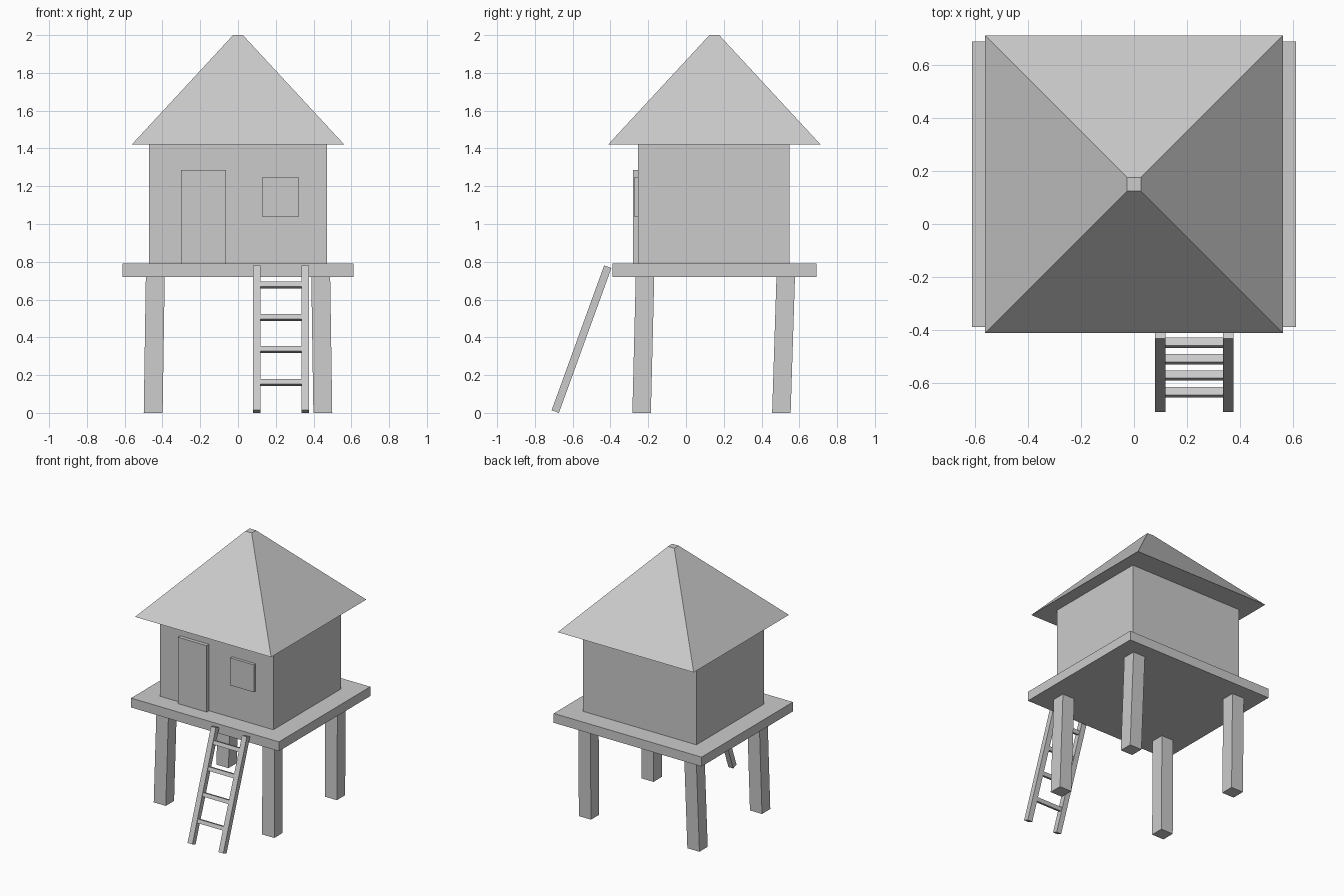
import bpy
import bmesh
import math
from mathutils import Vector, Matrix

if "Cube" in bpy.data.objects:
    bpy.data.objects.remove(bpy.data.objects["Cube"])


def finish(name, bm):
    bmesh.ops.recalc_face_normals(bm, faces=bm.faces[:])
    mesh = bpy.data.meshes.new(name)
    bm.to_mesh(mesh)
    bm.free()
    obj = bpy.data.objects.new(name, mesh)
    bpy.context.collection.objects.link(obj)
    return obj


def box(name, lo, hi):
    """Axis-aligned box between two corners."""
    lo, hi = Vector(lo), Vector(hi)
    bm = bmesh.new()
    m = Matrix.Translation((lo + hi) / 2) @ Matrix.Diagonal((*(hi - lo), 1))
    bmesh.ops.create_cube(bm, size=1, matrix=m)
    return finish(name, bm)


def tapered(name, bottom, top, z0, z1):
    """Box whose bottom and top rectangles (cx, cy, half x, half y) differ."""
    bm = bmesh.new()
    bmesh.ops.create_cube(bm, size=2)
    for v in bm.verts:
        cx, cy, hx, hy = top if v.co.z > 0 else bottom
        v.co = (cx + v.co.x * hx, cy + v.co.y * hy, z1 if v.co.z > 0 else z0)
    return finish(name, bm)


# Deck, walls and roof
box("deck", (-0.612, -0.39, 0.72), (0.612, 0.69, 0.79))
box("walls", (-0.47, -0.253, 0.79), (0.47, 0.548, 1.42))
tapered("roof", (0, 0.15, 0.563, 0.563), (0, 0.15, 0.026, 0.026), 1.42, 2.0)

# Door and window panels
box("door", (-0.302, -0.28, 0.79), (-0.063, -0.25, 1.287))
box("window", (0.128, -0.275, 1.04), (0.323, -0.25, 1.245))

# Slightly leaning stilts
for side, sx in (("left", -1), ("right", 1)):
    for end, y0, y1 in (("front", -0.235, -0.217), ("back", 0.505, 0.528)):
        tapered(f"{end}_{side}_leg", (sx * 0.449, y0, 0.05, 0.049),
                (sx * 0.438, y1, 0.05, 0.049), 0, 0.722)

# Leaning ladder: rails, then rungs turned to the same slope
foot, head = Vector((0.228, -0.692, 0.007)), Vector((0.228, -0.414, 0.774))
run = head - foot
tilt = -math.atan2(run.y, run.z)


def ladder_bar(name, centre, size):
    bm = bmesh.new()
    m = (Matrix.Translation(centre) @ Matrix.Rotation(tilt, 4, 'X')
         @ Matrix.Diagonal((*size, 1)))
    bmesh.ops.create_cube(bm, size=1, matrix=m)
    finish(name, bm)


for side, sx in (("left", -1), ("right", 1)):
    ladder_bar(f"ladder_{side}_rail", (foot + head) / 2 + Vector((sx * 0.128, 0, 0)),
               (0.04, 0.041, run.length))
for i, z in enumerate((0.161, 0.335, 0.505, 0.677)):
    ladder_bar(f"ladder_rung_{i + 1}", foot + run * ((z - foot.z) / run.z),
               (0.23, 0.031, 0.028))
